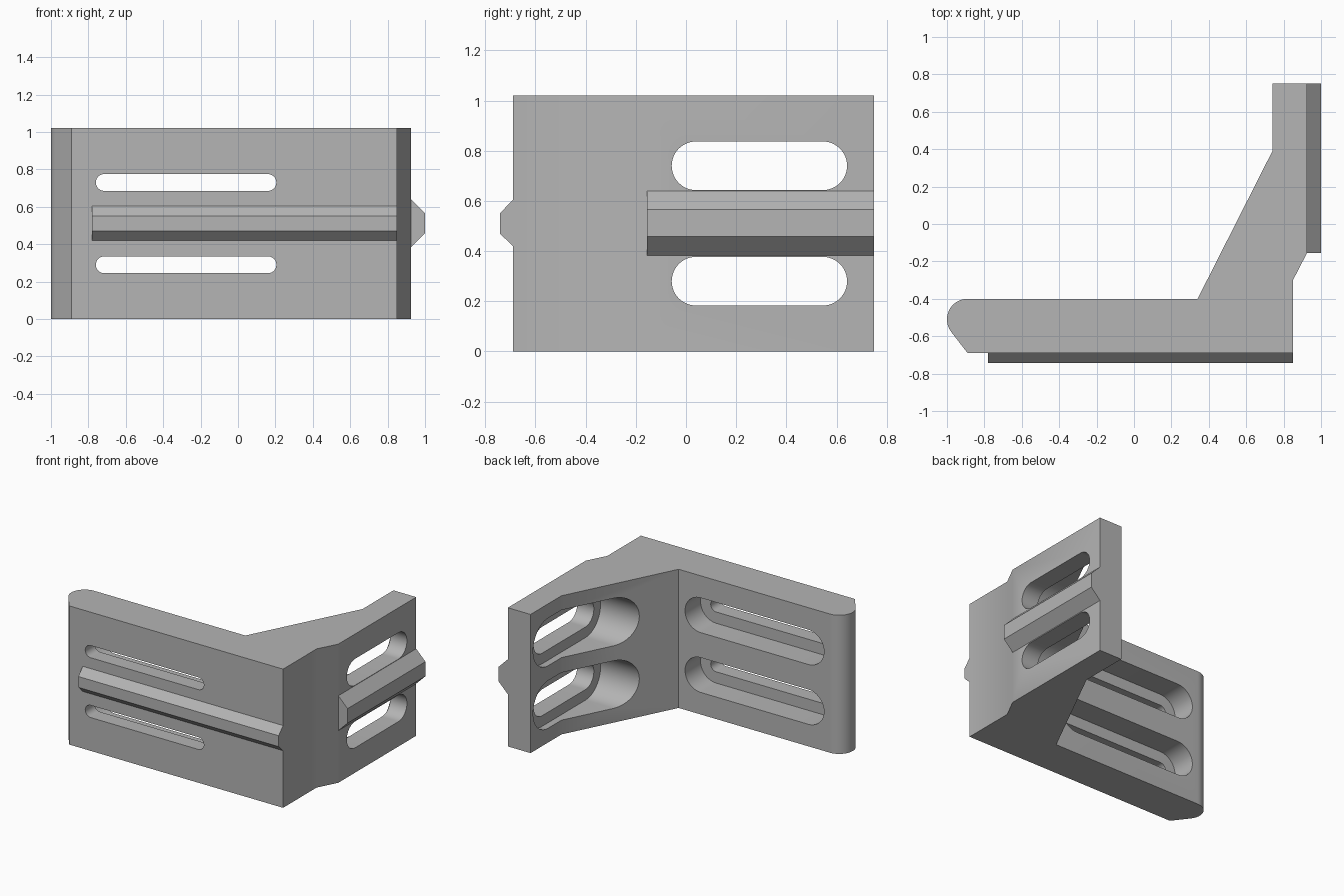
import bpy
import bmesh
from math import sin, cos, pi, radians
from mathutils import Vector

if "Cube" in bpy.data.objects:
    bpy.data.objects.remove(bpy.data.objects["Cube"])

HEIGHT = 1.02
metal = bpy.data.materials.new("grey metal")
metal.use_nodes = True
metal.diffuse_color = (0.46, 0.46, 0.46, 1)
metal.node_tree.nodes["Principled BSDF"].inputs["Base Color"].default_value = (0.46, 0.46, 0.46, 1)


def prism(name, points, sweep):
    """Extrude a closed outline of 3D points along a vector."""
    bm = bmesh.new()
    face = bm.faces.new([bm.verts.new(p) for p in points])
    new = bmesh.ops.extrude_face_region(bm, geom=[face])["geom"]
    bmesh.ops.translate(bm, vec=Vector(sweep),
                        verts=[v for v in new if isinstance(v, bmesh.types.BMVert)])
    bmesh.ops.recalc_face_normals(bm, faces=bm.faces)
    mesh = bpy.data.meshes.new(name)
    bm.to_mesh(mesh)
    bm.free()
    mesh.materials.append(metal)
    obj = bpy.data.objects.new(name, mesh)
    bpy.context.collection.objects.link(obj)
    return obj


def arc(cx, cy, r, start, end, steps):
    angles = [radians(start + (end - start) * i / steps) for i in range(steps + 1)]
    return [(cx + r * cos(a), cy + r * sin(a)) for a in angles]


def slot_outline(a, b, z, r):
    """Round-ended slot between centres a and b at height z."""
    return arc(b, z, r, -90, 90, 24) + arc(a, z, r, 90, 270, 24)


# Angled bracket body with rounded tip
outline = [(-0.89, -0.69), (0.85, -0.69), (0.85, -0.3), (0.925, -0.155),
           (0.925, 0.75), (0.74, 0.75), (0.74, 0.39), (0.34, -0.4)]
outline += arc(-0.89, -0.51, 0.11, 90, 217.7, 20)
body = prism("bracket_body", [(x, y, 0) for x, y in outline], (0, 0, HEIGHT))

# Slots through both arms, each with a wider recess from the inside
cutters = []
for z in (0.29, 0.73):
    for r, y0, y1 in ((0.045, -0.9, -0.5), (0.128, -0.58, -0.2)):
        pts = [(x, y0, h) for x, h in slot_outline(-0.715, 0.16, z, r)]
        cutters.append(prism("long_arm_cutter", pts, (0, y1 - y0, 0)))
for z in (0.28, 0.74):
    for r, x0, x1 in ((0.097, 0.7, 1.1), (0.175, 0.1, 0.79)):
        pts = [(x0, y, h) for y, h in slot_outline(0.04, 0.545, z, r)]
        cutters.append(prism("short_arm_cutter", pts, (x1 - x0, 0, 0)))

bpy.context.view_layer.objects.active = body
for cutter in cutters:
    cutter.hide_render = True
    mod = body.modifiers.new("slot", "BOOLEAN")
    mod.operation = "DIFFERENCE"
    mod.solver = "EXACT"
    mod.object = cutter
    bpy.ops.object.modifier_apply(modifier=mod.name)
for cutter in cutters:
    bpy.data.objects.remove(cutter)

# Bevelled locating ridges on the outer faces
prism("front_ridge", [(-0.78, -0.69, 0.42), (-0.78, -0.742, 0.47),
                      (-0.78, -0.742, 0.55), (-0.78, -0.69, 0.605)], (1.63, 0, 0))
prism("side_ridge", [(0.925, -0.155, 0.383), (1.0, -0.155, 0.458),
                     (1.0, -0.155, 0.565), (0.925, -0.155, 0.64)], (0, 0.905, 0))

# Smooth the rounded surfaces, keep corners crisp
bpy.ops.object.select_all(action="DESELECT")
body.select_set(True)
bpy.context.view_layer.objects.active = body
bpy.ops.object.shade_smooth_by_angle(angle=radians(30))
